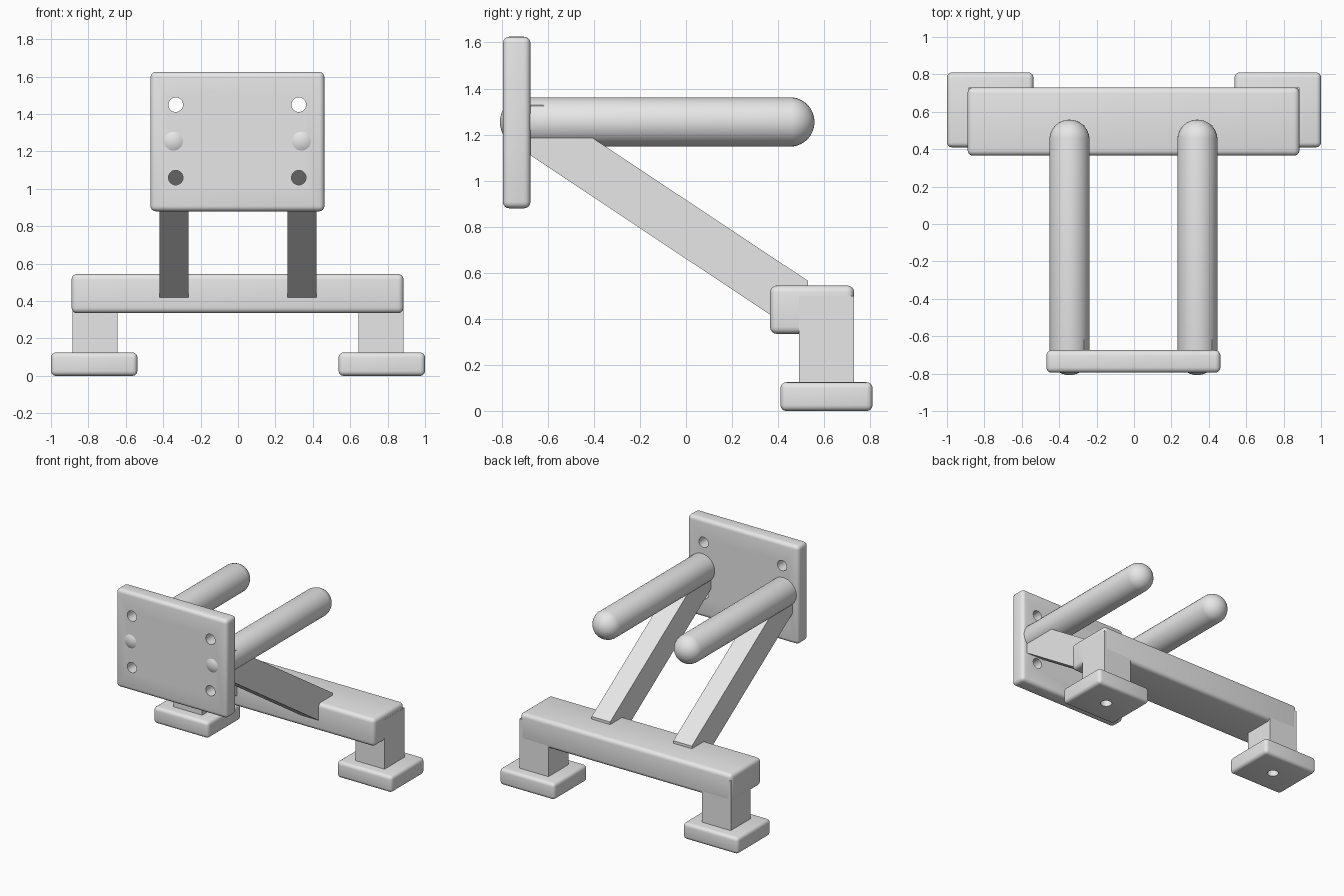
import bpy, bmesh
from mathutils import Matrix, Vector

if "Cube" in bpy.data.objects:
    bpy.data.objects.remove(bpy.data.objects["Cube"], do_unlink=True)

grey = bpy.data.materials.new("light_grey")
grey.use_nodes = True
colour = (0.8, 0.8, 0.8, 1)
grey.diffuse_color = colour
grey.node_tree.nodes["Principled BSDF"].inputs["Base Color"].default_value = colour


def finish(name, bm):
    """Turn a bmesh into a named grey object and make it active."""
    bmesh.ops.recalc_face_normals(bm, faces=bm.faces[:])
    mesh = bpy.data.meshes.new(name)
    bm.to_mesh(mesh)
    bm.free()
    mesh.materials.append(grey)
    obj = bpy.data.objects.new(name, mesh)
    bpy.context.collection.objects.link(obj)
    bpy.ops.object.select_all(action="DESELECT")
    obj.select_set(True)
    bpy.context.view_layer.objects.active = obj
    return obj


def box(name, low, high, bevel=0.0):
    low, high = Vector(low), Vector(high)
    bm = bmesh.new()
    bmesh.ops.create_cube(bm, size=1)
    bmesh.ops.scale(bm, vec=high - low, verts=bm.verts[:])
    bmesh.ops.translate(bm, vec=(low + high) / 2, verts=bm.verts[:])
    if bevel:
        bmesh.ops.bevel(bm, geom=bm.edges[:], offset=bevel, segments=4,
                        profile=0.5, affect="EDGES")
    obj = finish(name, bm)
    if bevel:
        bpy.ops.object.shade_smooth_by_angle()
    return obj


def drill(obj, centres, axis, radius, depth):
    """Cut round holes into an object along the given axis."""
    bm = bmesh.new()
    turn = Vector((0, 0, 1)).rotation_difference(Vector(axis)).to_matrix().to_4x4()
    for c in centres:
        bmesh.ops.create_cone(bm, cap_ends=True, segments=32, radius1=radius,
                              radius2=radius, depth=depth,
                              matrix=Matrix.Translation(c) @ turn)
    cutter = finish("hole_cutter", bm)
    cutter.hide_render = True
    mod = obj.modifiers.new("holes", "BOOLEAN")
    mod.operation, mod.solver, mod.object = "DIFFERENCE", "EXACT", cutter
    bpy.ops.object.select_all(action="DESELECT")
    obj.select_set(True)
    bpy.context.view_layer.objects.active = obj
    bpy.ops.object.modifier_apply(modifier=mod.name)
    bpy.data.objects.remove(cutter, do_unlink=True)
    bpy.ops.object.shade_smooth_by_angle()


def rod(name, x, z, y0, y1, r):
    """Round bar along y with domed ends: a sphere stretched at its middle."""
    bm = bmesh.new()
    bmesh.ops.create_uvsphere(bm, u_segments=32, v_segments=17, radius=r)
    half = (y1 - y0) / 2 - r
    for v in bm.verts:
        v.co.z += half if v.co.z > 0 else -half
    bmesh.ops.rotate(bm, verts=bm.verts[:], cent=(0, 0, 0),
                     matrix=Matrix.Rotation(1.5707963, 3, "X"))
    bmesh.ops.translate(bm, verts=bm.verts[:], vec=(x, (y0 + y1) / 2, z))
    finish(name, bm)
    bpy.ops.object.shade_smooth_by_angle()


def strut(name, x0, x1):
    """Slanted flat brace, extruded across x from its side outline."""
    outline = [(-0.69, 1.12), (0.37, 0.415), (0.53, 0.415),
               (0.53, 0.565), (-0.62, 1.328), (-0.69, 1.328)]
    bm = bmesh.new()
    face = bm.faces.new([bm.verts.new((x0, y, z)) for y, z in outline])
    out = bmesh.ops.extrude_face_region(bm, geom=[face])
    moved = [g for g in out["geom"] if isinstance(g, bmesh.types.BMVert)]
    bmesh.ops.translate(bm, vec=(x1 - x0, 0, 0), verts=moved)
    finish(name, bm)


# Upright plate with four screw holes
plate = box("front_plate", (-0.468, -0.795, 0.88), (0.462, -0.675, 1.625), 0.028)
drill(plate, [(x, -0.735, z) for x in (-0.333, 0.325) for z in (1.06, 1.45)],
      (0, 1, 0), 0.039, 0.3)

# Crossbar over the legs
box("crossbar", (-0.89, 0.365, 0.335), (0.885, 0.73, 0.545), 0.03)

# Paired parts
for side, s in (("right", -1), ("left", 1)):
    rod(side + "_rod", 0.342 * s - 0.003, 1.255, -0.808, 0.558, 0.1075)
    strut(side + "_strut", 0.265 * s, 0.42 * s)
    box(side + "_leg", (min(0.643 * s, 0.886 * s), 0.49, 0.1),
        (max(0.643 * s, 0.886 * s), 0.729, 0.5))
    foot = box(side + "_foot", (min(0.538 * s, s), 0.41, 0),
               (max(0.538 * s, s), 0.81, 0.125), 0.026)
    drill(foot, [(0.769 * s, 0.61, 0)], (0, 0, 1), 0.04, 0.19)
